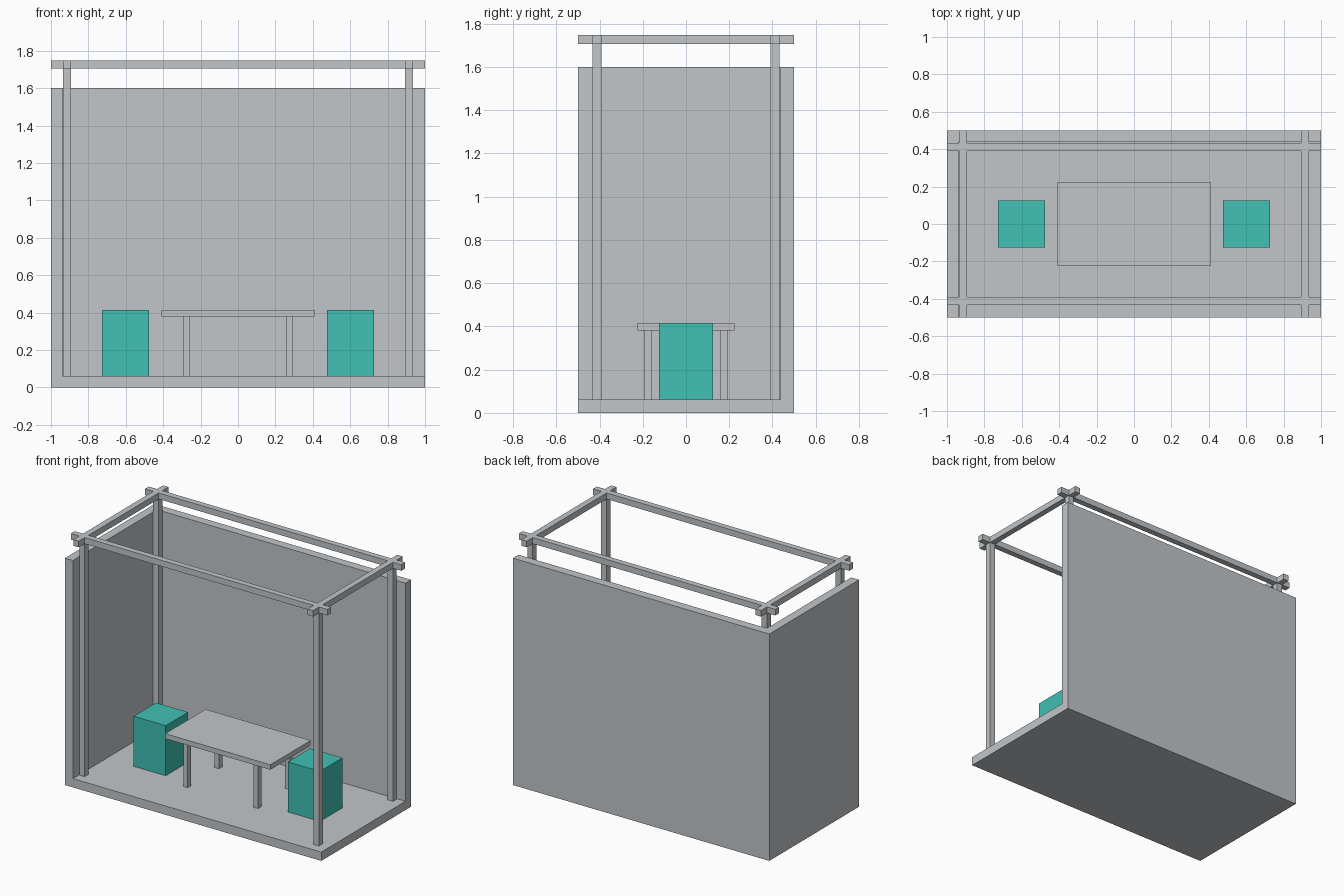
import bpy

cube = bpy.data.objects.get("Cube")
if cube:
    bpy.data.objects.remove(cube, do_unlink=True)


def material(name, color):
    mat = bpy.data.materials.new(name)
    mat.use_nodes = True
    mat.diffuse_color = (*color, 1)
    mat.node_tree.nodes["Principled BSDF"].inputs["Base Color"].default_value = (*color, 1)
    return mat


GREY = material("light grey", (0.54, 0.565, 0.585))
TEAL = material("teal", (0.052, 0.533, 0.456))


def box(name, x, y, z, mat=GREY):
    """Box spanning the (low, high) range given for each axis."""
    spans = (x, y, z)
    bpy.ops.mesh.primitive_cube_add(size=1, location=[(a + b) / 2 for a, b in spans])
    obj = bpy.context.object
    obj.name = name
    obj.scale = [b - a for a, b in spans]
    bpy.ops.object.transform_apply(location=False, rotation=False, scale=True)
    obj.data.materials.append(mat)
    return obj


def around(centre, width):
    return (centre - width / 2, centre + width / 2)


FLOOR = 0.062      # floor top and wall thickness
WALL_TOP = 1.6
BEAM = (1.705, 1.748)
BAR = 0.042        # section of the posts and beams
POST_X, POST_Y = 0.914, 0.412
SEAT_TOP = 0.415

# Floor with a back wall and one side wall
box("floor", (-1, 1), (-0.5, 0.5), (0, FLOOR))
box("back_wall", (-1, 1), (0.5 - FLOOR, 0.5), (FLOOR, WALL_TOP))
box("right_wall", (-1, FLOOR - 1), (-0.5, 0.5 - FLOOR), (FLOOR, WALL_TOP))

# Pergola frame: four posts and crossing beams
for sx, side in ((-1, "right"), (1, "left")):
    for sy, end in ((-1, "front"), (1, "back")):
        box(f"{end}_{side}_post", around(sx * POST_X, BAR), around(sy * POST_Y, BAR),
            (FLOOR, BEAM[0]))
    box(f"{side}_beam", around(sx * POST_X, BAR), (-0.5, 0.5), BEAM)
for sy, end in ((-1, "front"), (1, "back")):
    box(f"{end}_beam", (-1, 1), around(sy * POST_Y, BAR), BEAM)

# Table
box("table_top", (-0.41, 0.41), (-0.225, 0.225), (0.38, SEAT_TOP))
for sx, side in ((-1, "right"), (1, "left")):
    for sy, end in ((-1, "front"), (1, "back")):
        box(f"table_{end}_{side}_leg", around(sx * 0.275, 0.034),
            around(sy * 0.175, 0.036), (FLOOR, 0.38))
    # Block stool at each end of the table
    box(f"{side}_stool", around(sx * 0.602, 0.25), (-0.125, 0.125), (FLOOR, SEAT_TOP), TEAL)
